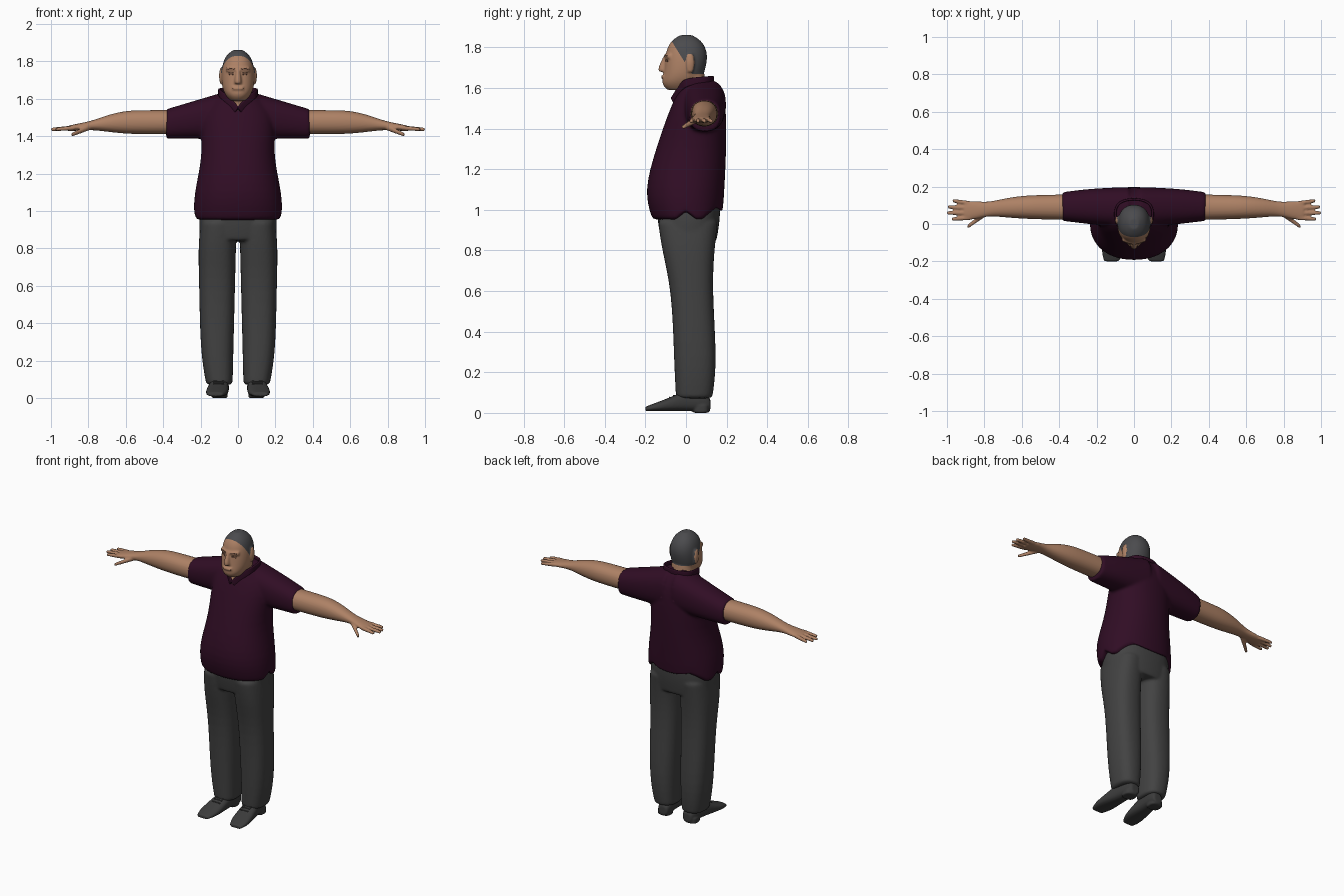
import bpy, bmesh, math
from mathutils import Vector

if "Cube" in bpy.data.objects:
    bpy.data.objects.remove(bpy.data.objects["Cube"])


def material(name, red, green, blue):
    m = bpy.data.materials.new(name)
    m.use_nodes = True
    color = (red, green, blue, 1)
    m.diffuse_color = color
    m.node_tree.nodes["Principled BSDF"].inputs["Base Color"].default_value = color
    return m


SHIRT = material("dark plum cloth", .03, .004, .018)
TROUSERS = material("charcoal cloth", .055, .055, .055)
SHOES = material("dark leather", .045, .045, .045)
SKIN = material("skin", .42, .22, .13)
SHADE = material("darker skin", .16, .08, .05)
HAIR = material("grey hair", .07, .07, .075)


def rounded(wave, power):
    return math.copysign(abs(wave) ** (2 / power), wave)


def loft(bm, axis, rings, power=2.2, side=1, count=20):
    """Closed tube of rounded sections: (position, a low, a high, b low, b high)."""
    def near_end(ring, other):
        return [u + (v - u) * .06 for u, v in zip(ring, other)]

    rings = list(rings)
    rings.insert(1, near_end(rings[0], rings[1]))
    rings.insert(-1, near_end(rings[-1], rings[-2]))
    loops = []
    for t, a_low, a_high, b_low, b_high in rings:
        loop = []
        for i in range(count):
            angle = math.tau * i / count
            a = (a_low + a_high + (a_high - a_low) * rounded(math.cos(angle), power)) / 2
            b = (b_low + b_high + (b_high - b_low) * rounded(math.sin(angle), power)) / 2
            x, y, z = {"x": (t, a, b), "y": (a, t, b), "z": (a, b, t)}[axis]
            loop.append(bm.verts.new((x * side, y, z)))
        loops.append(loop)
    for low, high in zip(loops, loops[1:]):
        for i in range(count):
            bm.faces.new((low[i - 1], low[i], high[i], high[i - 1]))
    bm.faces.new(loops[0])
    bm.faces.new(loops[-1])


def body(bm, *rings, **options):
    """Upright loft symmetric in x: (z, half width, front y, back y)."""
    loft(bm, "z", [(z, -w, w, front, back) for z, w, front, back in rings], **options)


def add(name, data):
    ob = bpy.data.objects.new(name, data)
    bpy.context.collection.objects.link(ob)
    return ob


def fuse(name, bm, voxel, *materials, smooth=2):
    """Blend overlapping lofts into one smooth skin and bake it."""
    bmesh.ops.recalc_face_normals(bm, faces=bm.faces)
    mesh = bpy.data.meshes.new(name)
    bm.to_mesh(mesh)
    bm.free()
    ob = add(name, mesh)
    ob.modifiers.new("round", "SUBSURF").levels = 2
    remesh = ob.modifiers.new("blend", "REMESH")
    remesh.mode, remesh.voxel_size = "VOXEL", voxel
    ob.modifiers.new("soften", "SMOOTH").iterations = smooth
    graph = bpy.context.evaluated_depsgraph_get()
    baked = bpy.data.meshes.new_from_object(ob.evaluated_get(graph))
    ob.modifiers.clear()
    ob.data = baked
    baked.materials.clear()
    for m in materials:
        baked.materials.append(m)
    baked.shade_smooth()
    bpy.context.view_layer.update()
    return ob


def paint(ob, planes, rule):
    """Cut clean edges along planes, then give faces the second colour by a rule."""
    bm = bmesh.new()
    bm.from_mesh(ob.data)
    for point, normal in planes:
        bmesh.ops.bisect_plane(bm, geom=bm.verts[:] + bm.edges[:] + bm.faces[:],
                               plane_co=point, plane_no=normal)
    for face in bm.faces:
        face.material_index = int(rule(face.calc_center_median()))
        face.smooth = True
    bm.to_mesh(ob.data)
    bm.free()
    bpy.context.view_layer.update()


def ribbon(name, points, mat, height, thick):
    curve = bpy.data.curves.new(name, "CURVE")
    curve.dimensions, curve.twist_mode = "3D", "Z_UP"
    curve.extrude, curve.bevel_depth, curve.use_fill_caps = height, thick, True
    curve.materials.append(mat)
    spline = curve.splines.new("NURBS")
    spline.points.add(len(points) - 1)
    for target, point in zip(spline.points, points):
        target.co = (*point, 1)
    spline.use_endpoint_u, spline.order_u = True, 3
    add(name, curve)


# Shirt: torso blended with both short sleeves
bm = bmesh.new()
body(bm, (.95, .235, -.165, .18), (1.09, .24, -.21, .19), (1.3, .185, -.15, .2),
     (1.5, .21, -.08, .2), (1.58, .15, -.04, .18), (1.635, .09, -.01, .14), count=28)
for side in (1, -1):
    loft(bm, "x", [(x, .12 * x - .03, .2 - .2 * x * x, 1.385, 1.66 - .3 * x)
                   for x in (.02, .2, .3, .385)], power=2.4, side=side)
shirt = fuse("shirt", bm, .01, SHIRT, SKIN)

# Wavy hem with side vents
for v in shirt.data.vertices:
    if v.co.z < 1.06:
        vent = .04 * max(0, 1 - abs(v.co.y) / .05)
        tail = .06 * max(0, 1 - abs(v.co.y - .15) / .07)
        v.co.z += (vent + tail) * (1.06 - v.co.z) / .11

# Collar laid along the open neck
half = [Vector(p) for p in ((.005, -.07, 1.54), (.06, -.03, 1.6), (.1, 0, 1.63),
                            (.1, .11, 1.64), (0, .14, 1.64))]
for point in half[:2]:
    hit, near, normal, face = shirt.closest_point_on_mesh(point)
    point.y = near.y - .004
ribbon("collar", half + [Vector((-p.x, p.y, p.z)) for p in half[-2::-1]], SHIRT, .013, .006)

# Bare skin in the open neck
neck_point = Vector((0, 0, 1.535))
paint(shirt, [(neck_point, (side, 0, .9)) for side in (1, -1)],
      lambda c: c.y < .03 and (c.z - neck_point.z) * .9 > abs(c.x))

# Head: jaw and cranium, neck, nose, brow, lips and ears
bm = bmesh.new()
crown = [(1.75 + .115 * math.sin(a), .09 * math.cos(a), -.105 * math.cos(a), .11 * math.cos(a))
         for a in (0, .5, .9, 1.3)]
body(bm, (1.59, .04, -.09, .03), (1.62, .07, -.124, .07), (1.67, .09, -.11, .09), *crown)
body(bm, (1.52, .09, -.04, .13), (1.6, .075, -.05, .1), (1.68, .07, -.04, .09))
body(bm, (1.68, .02, -.135, -.08), (1.7, .02, -.14, -.08), (1.76, .01, -.11, -.08), count=12)
for z, width, reach in ((1.757, .065, -.112), (1.655, .03, -.125)):
    loft(bm, "x", [(x, reach + 5 * x * x, -.07, z - .012, z + .012)
                   for x in (-width, -width / 2, 0, width / 2, width)], count=12)
for side in (1, -1):
    loft(bm, "z", [(1.723 + .045 * k, .075, .105 - .01 * k * k,
                    .01 * k * k - .005, .045 - .01 * k * k) for k in (-1, 0, 1)],
         side=side, count=12)
head = fuse("head", bm, .006, SKIN, HAIR)

# Short hair bounded by a sloping hairline and the nape
hairline, slope = Vector((0, -.07, 1.83)), Vector((0, .85, .53))
nape = Vector((0, 0, 1.67))
paint(head, [(hairline, slope), (nape, (0, 0, 1))],
      lambda c: (c - hairline).dot(slope) > 0 and c.z > nape.z
      and not (abs(c.x) > .09 and c.z < 1.775))


def face_line(name, middle, span, z, bow, mat, height):
    """Thin painted strip following the face."""
    points = [head.ray_cast((middle + k * span, -1, z - bow * k * k), (0, 1, 0))[1]
              for k in (-1, 0, 1)]
    ribbon(name, points, mat, height, .002)


face_line("mouth", 0, .028, 1.657, .003, SHADE, .001)
for side, label in ((1, "left"), (-1, "right")):
    face_line(label + "_eyebrow", side * .038, .02, 1.762, .005, SHADE, .002)
    face_line(label + "_eye", side * .037, .013, 1.736, .003, SHADE, .004)

# Trousers: two legs blended into the hips
bm = bmesh.new()
legs = ((.07, .17, -.05, .13), (.25, .203, -.06, .155), (.6, .208, -.07, .13),
        (.8, .215, -.12, .14), (.95, .2, -.14, .16))
for side in (1, -1):
    loft(bm, "z", [(z, .03 - .025 * z, outer, front, back) for z, outer, front, back in legs],
         power=2.5, side=side)
body(bm, (.84, .2, -.12, .15), (.95, .215, -.145, .17), (1.05, .2, -.14, .17), power=2.5)
fuse("trousers", bm, .009, TROUSERS)


def round_ring(x, y, z, wide, tall):
    return x, y - wide, y + wide, z - tall, z + tall


arm = ((.3, .07, .065), (.5, .066, .065), (.6, .062, .063), (.7, .05, .045),
       (.78, .036, .024), (.85, .05, .02), (.91, .05, .014))
shoe_rings = ((.12, .03, .07), (.09, .045, .1), (0, .05, .115), (-.08, .06, .075),
              (-.15, .06, .05), (-.2, .04, .03))
for side, label in ((1, "left"), (-1, "right")):
    # Arm and palm, bending slightly past the elbow
    bm = bmesh.new()
    rings = []
    for x, wide, tall in arm:
        bend = max(0, x - .65)
        rings.append(round_ring(x, .09 - .08 * bend, 1.475 - .13 * bend, wide, tall))
    loft(bm, "x", rings, side=side)
    # Four spread fingers and a thumb
    for i, tip in enumerate((.975, 1, .995, .97)):
        loft(bm, "x", [round_ring(.87 + (tip - .87) * k, .034 + .025 * i + .008 * (i - 1) * k,
                                  1.446 - .01 * k, r, r)
                       for k, r in ((0, .013), (.9, .011), (1, .008))], side=side, count=10)
    loft(bm, "x", [round_ring(.79 + .1 * k, .06 - .075 * k, 1.45 - .043 * k,
                              .018 - .007 * k, .017 - .007 * k) for k in (0, .5, 1)],
         side=side, count=12)
    fuse(label + "_arm", bm, .006, SKIN, smooth=1)

    # Shoe, turned out a little, on a raised heel
    bm = bmesh.new()
    loft(bm, "y", [(y, .1 - .1 * y - w, .1 - .1 * y + w, .008, top) for y, w, top in shoe_rings],
         power=2.6, side=side)
    loft(bm, "z", [(z, .055, .14, .035, .113) for z in (0, .04)], power=3, side=side)
    shoe = fuse(label + "_shoe", bm, .006, SHOES, smooth=1)
    for y in (-.045, -.06, -.08):
        laced = [shoe.ray_cast((side * x, y, 1), (0, 0, -1))[1] for x in (.075, .1, .13)]
        ribbon(label + "_shoelace", laced, SHOES, .001, .004)
